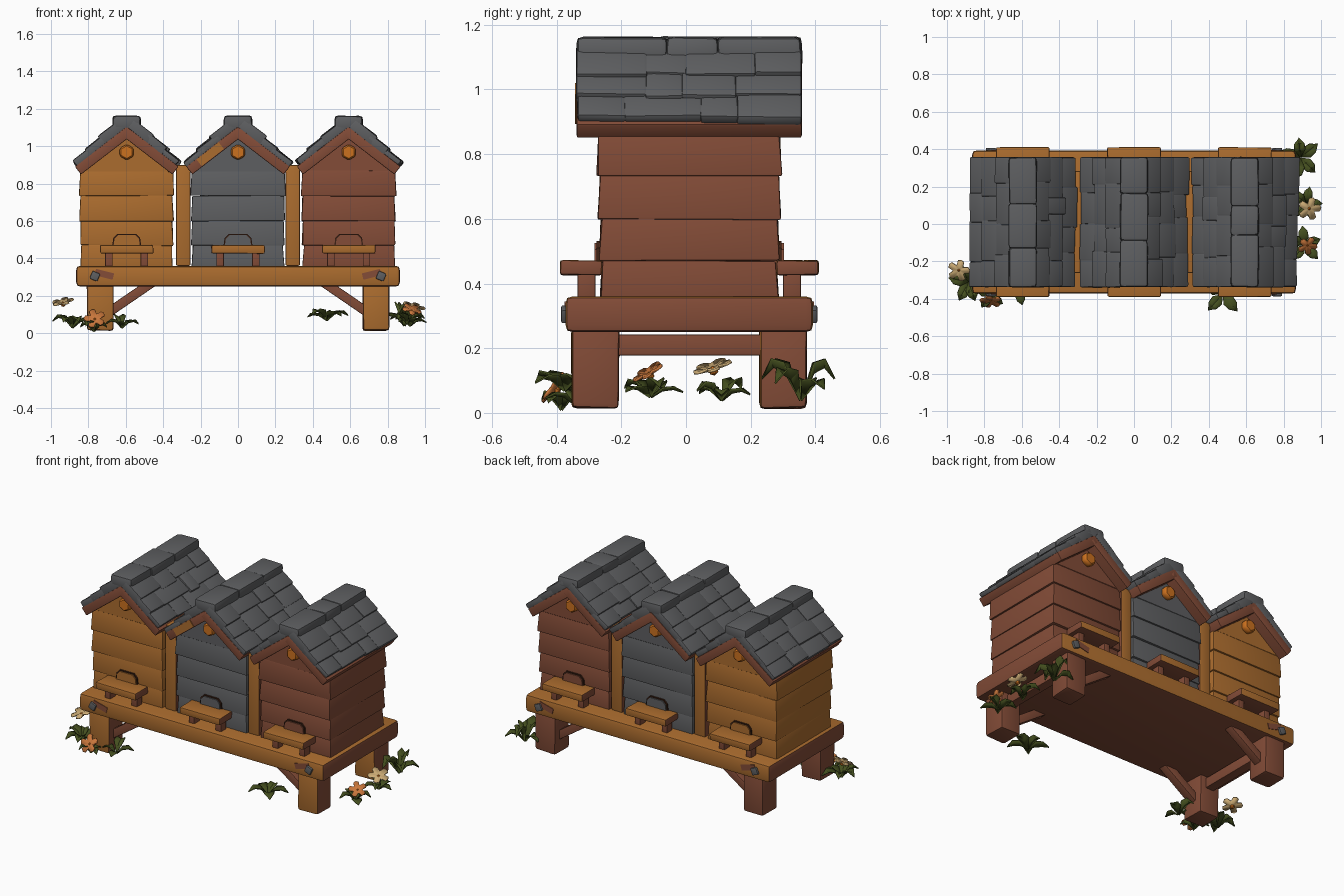
import bpy
import bmesh
import math
import random
from mathutils import Matrix, Vector

random.seed(4)
default = bpy.data.objects.get("Cube")
if default:
    bpy.data.objects.remove(default)


def material(name, r, g, b):
    """Make a flat material from display colour values."""
    rgba = [(c / 255) ** 2.2 for c in (r, g, b)] + [1]
    m = bpy.data.materials.new(name)
    m.use_nodes = True
    m.diffuse_color = rgba
    bsdf = m.node_tree.nodes["Principled BSDF"]
    bsdf.inputs["Base Color"].default_value = rgba
    bsdf.inputs["Roughness"].default_value = 0.9
    return m


HONEY = material("honey wood", 170, 108, 50)
BROWN = material("red brown wood", 130, 77, 58)
GREY = material("slate grey", 94, 95, 97)
DARK = material("dark wood", 62, 38, 27)
KNOB = material("amber knob", 202, 112, 36)
LEAF = material("leaf green", 70, 80, 36)
CREAM = material("cream petal", 205, 172, 118)
ORANGE = material("orange petal", 200, 118, 62)
MADE = []


def finish(name, bm, mats, matrix=Matrix(), rule=None):
    bmesh.ops.recalc_face_normals(bm, faces=bm.faces)
    bm.normal_update()
    if rule:
        for f in bm.faces:
            f.material_index = rule(f.normal)
    me = bpy.data.meshes.new(name)
    bm.to_mesh(me)
    bm.free()
    for m in mats:
        me.materials.append(m)
    ob = bpy.data.objects.new(name, me)
    ob.matrix_world = matrix
    bpy.context.collection.objects.link(ob)
    MADE.append(ob)
    return ob


def box(name, centre, size, mats, bevel=0.01, turn=0, rule=None, jitter=0.0, flare=1.0):
    """Bevelled box turned about y; jitter and flare give a hand-cut look."""
    bm = bmesh.new()
    bmesh.ops.create_cube(bm, size=1)
    for v in bm.verts:
        grow = flare if v.co.z < 0 else 1
        v.co = Vector((v.co.x * size[0] * grow, v.co.y * size[1] * grow, v.co.z * size[2]))
        v.co += Vector([random.uniform(-jitter, jitter) for _ in range(3)])
    if bevel:
        bmesh.ops.bevel(bm, geom=bm.edges[:], offset=bevel, segments=2, affect='EDGES', profile=0.6)
    return finish(name, bm, mats, Matrix.Translation(centre) @ Matrix.Rotation(turn, 4, 'Y'), rule)


def prism(name, points, y0, y1, mats, centre=(0, 0, 0), bevel=0.0):
    """Extrude an x-z outline along y."""
    bm = bmesh.new()
    face = bm.faces.new([bm.verts.new((x, y0, z)) for x, z in points])
    new = bmesh.ops.extrude_face_region(bm, geom=[face])["geom"]
    bmesh.ops.translate(bm, vec=(0, y1 - y0, 0), verts=[g for g in new if isinstance(g, bmesh.types.BMVert)])
    if bevel:
        bmesh.ops.bevel(bm, geom=bm.edges[:], offset=bevel, segments=1, affect='EDGES')
    return finish(name, bm, mats, Matrix.Translation(centre))


def worn(n):
    """Honey on top, front and back; brown elsewhere."""
    return 0 if abs(n.y) > 0.6 or n.z > 0.4 else 1


def front_only(n):
    return 0 if n.y < -0.6 else 1


WOOD = [HONEY, BROWN]
MID = 0.01              # middle of the depth
ENDS = ((-1, "front"), (1, "back"))

# Bench
box("bench_top", (0, MID, 0.305), (1.73, 0.765, 0.11), WOOD, 0.022, rule=worn)
for s, side in ((1, "left"), (-1, "right")):
    for e, end in ENDS:
        y = MID + e * 0.29
        box(f"leg_{end}_{side}", (s * 0.737, y, 0.14), (0.14, 0.145, 0.25), WOOD, 0.015, rule=front_only, jitter=0.003)
        box(f"brace_{end}_{side}", (s * 0.57, y, 0.195), (0.3, 0.055, 0.05), [BROWN], 0.006, s * 0.6)
        face = MID + e * 0.383
        box(f"bolt_{end}_{side}", (s * 0.765, face + e * 0.004, 0.305), (0.045, 0.02, 0.045), [GREY], 0.008, 0.4)
        box(f"worn_patch_{end}_{side}", (s * 0.715, face, 0.315), (0.1, 0.006, 0.035), [BROWN], 0, s * -0.25)
    box(f"stretcher_{side}", (s * 0.737, MID, 0.21), (0.06, 0.48, 0.065), [BROWN], 0.008)
    box(f"divider_post_{side}", (s * 0.293, MID, 0.63), (0.078, 0.545, 0.54), WOOD, 0.01, rule=worn)

# Hives
PITCH = math.atan(0.77)
RIDGE = 1.10
ARCH = [(-0.07, 0), (0.07, 0), (0.065, 0.035), (0.045, 0.055), (-0.045, 0.055), (-0.065, 0.035)]
HEX = [(0.043 * math.sin(i * math.pi / 3), 0.043 * math.cos(i * math.pi / 3)) for i in range(6)]
PLANKS = [0.355, 0.47, 0.6, 0.735, 0.87]


def roof_slab(name, x, s, t0, t1, h0, h1, y0, y1, mat, bevel=0.01, jitter=0.0):
    """Box lying on one slope: t runs down the slope, h out of it."""
    t, h = (t0 + t1) / 2, (h0 + h1) / 2
    c, k = math.cos(PITCH), math.sin(PITCH)
    centre = (x + s * (c * t + k * h), (y0 + y1) / 2, RIDGE - k * t + c * h)
    box(name, centre, (t1 - t0, y1 - y0, h1 - h0), [mat], bevel, s * PITCH, jitter=jitter)


def cuts(n):
    """Uneven divisions of the roof depth."""
    y0, y1 = -0.335, 0.355
    inner = [y0 + (y1 - y0) * (i + random.uniform(-0.25, 0.25)) / n for i in range(1, n)]
    edges = [y0] + inner + [y1]
    return list(zip(edges, edges[1:]))


def hive(label, x, mat):
    # Stacked wall planks and gable
    for i, (z0, z1) in enumerate(zip(PLANKS, PLANKS[1:])):
        wide = 0.482 + 0.005 * i
        box(f"{label}_plank_{i + 1}", (x, MID, (z0 + z1) / 2), (wide, 0.538 + 0.007 * i, z1 - z0 + 0.002),
            [mat], 0.007, jitter=0.003, flare=1.022)
    gable = [(-0.243, 0.862), (0.243, 0.862), (0.243, 0.875), (0, 1.062), (-0.243, 0.875)]
    prism(f"{label}_gable", gable, MID - 0.28, MID + 0.28, [mat], (x, 0, 0), 0.004)

    # Roof boards, shingles and ridge cap
    for s, side in ((1, "left"), (-1, "right")):
        roof_slab(f"{label}_roof_board_{side}", x, s, 0, 0.347, -0.05, 0.004, -0.338, 0.358, BROWN, 0.007)
        for row, (t0, t1, h) in enumerate(((0, 0.15, 0.054), (0.11, 0.25, 0.045), (0.21, 0.34, 0.034))):
            for j, (a, b) in enumerate(cuts(4)):
                end = t1 + random.uniform(-0.012, 0.008)
                roof_slab(f"{label}_shingle_{side}_{row + 1}_{j + 1}", x, s, t0, end, 0, h + random.uniform(-0.004, 0.004),
                          a - 0.002, b + 0.002, GREY, 0.01, 0.003)
    for j, (a, b) in enumerate(cuts(3)):
        box(f"{label}_ridge_cap_{j + 1}", (x, (a + b) / 2, 1.125), (0.15, b - a + 0.004, 0.075), [GREY], 0.02, jitter=0.003)

    # Entrance, landing board and knob at both ends
    for e, end in ENDS:
        wall = MID + e * 0.277
        big = [(px * 1.1, pz * 1.12) for px, pz in ARCH]
        prism(f"{label}_entrance_edge_{end}", big, wall, wall + e * 0.009, [DARK], (x, 0, 0.47))
        prism(f"{label}_entrance_{end}", ARCH, wall, wall + e * 0.016, [mat], (x, 0, 0.47))
        box(f"{label}_landing_board_{end}", (x, MID + e * 0.335, 0.449), (0.285, 0.13, 0.045), WOOD, 0.009,
            rule=worn, jitter=0.002)
        for s in (-1, 1):
            box(f"{label}_landing_bracket_{end}", (x + s * 0.095, MID + e * 0.318, 0.395), (0.04, 0.055, 0.085),
                [BROWN], 0.006)
        prism(f"{label}_knob_{end}", HEX, MID + e * 0.27, MID + e * 0.315, [KNOB], (x, 0, 0.968), 0.008)


hive("right_hive", -0.595, HONEY)
hive("middle_hive", 0.0, GREY)
hive("left_hive", 0.592, BROWN)
# Light worn strip on the middle roof board
roof_slab("middle_hive_worn_strip", 0, -1, 0.13, 0.28, -0.045, 0.0, -0.343, -0.336, HONEY, 0)


# Plants
def clump(name, x, y, z, count, length, rise, start):
    """Ring of folded, pointed leaves."""
    bm = bmesh.new()
    for i in range(count):
        a = start + i * math.tau / count + random.uniform(-0.2, 0.2)
        size = length * random.uniform(0.85, 1.1)
        up = rise * random.uniform(0.5, 1.2)
        spin = Matrix.Rotation(a, 3, 'Z')

        def put(along, across, lift):
            return bm.verts.new(spin @ Vector((along * size, across * size, lift * up)))
        base, tip = put(0, 0, 0), put(1, 0, 0.55)
        rib = [put(0.35, 0, 0.7), put(0.7, 0, 0.85)]
        for s in (-1, 1):
            rim = [put(0.35, s * 0.26, 0.95), put(0.7, s * 0.22, 1.05)]
            bm.faces.new((base, rib[0], rim[0]))
            bm.faces.new((rib[0], rib[1], rim[1], rim[0]))
            bm.faces.new((rib[1], tip, rim[1]))
    ob = finish(name, bm, [LEAF], Matrix.Translation((x, y, z)))
    ob.modifiers.new("thickness", 'SOLIDIFY').thickness = 0.006


def flower(name, x, y, z, radius, mat, facing):
    """Five rounded petals around a small centre."""
    turn = Vector(facing).to_track_quat('Z', 'Y').to_matrix().to_4x4()
    place = Matrix.Translation((x, y, z)) @ turn
    bm = bmesh.new()
    rim = []
    for i in range(20):
        r = radius * (0.5, 0.92, 1.0, 0.92)[i % 4]
        a = i * math.tau / 20
        rim.append(bm.verts.new((r * math.cos(a), r * math.sin(a), 0.012)))
    hub = bm.verts.new((0, 0, 0))
    for a, b in zip(rim, rim[1:] + rim[:1]):
        bm.faces.new((hub, a, b))
    finish(name, bm, [mat], place).modifiers.new("thickness", 'SOLIDIFY').thickness = 0.008
    bm = bmesh.new()
    bmesh.ops.create_icosphere(bm, subdivisions=1, radius=radius * 0.24)
    finish(name + "_centre", bm, [KNOB], place)


clump("leaves_front", 0.475, -0.375, 0.07, 5, 0.115, 0.06, 0.2)
clump("leaves_back_corner", 0.89, 0.355, 0.04, 5, 0.115, 0.11, 0.5)
clump("leaves_left_back", 0.92, 0.11, 0.04, 5, 0.095, 0.06, 0.1)
clump("leaves_left_front", 0.91, -0.11, 0.05, 5, 0.1, 0.055, 0.3)
clump("leaves_right_corner", -0.885, -0.31, 0.03, 6, 0.112, 0.075, 0.0)
clump("leaves_right_front", -0.62, -0.345, 0.03, 4, 0.1, 0.06, 0.4)
clump("leaves_right_low", -0.77, -0.385, 0.01, 4, 0.08, 0.05, 0.9)
flower("cream_flower_left", 0.935, 0.085, 0.13, 0.065, CREAM, (0.25, -0.3, 1))
flower("orange_flower_left", 0.925, -0.11, 0.115, 0.055, ORANGE, (0.3, -0.6, 1))
flower("cream_flower_right", -0.935, -0.245, 0.155, 0.062, CREAM, (-0.2, -0.3, 1))
flower("orange_flower_right", -0.765, -0.4, 0.07, 0.06, ORANGE, (-0.1, -1, 0.7))

# Soft shading with sharp edges kept
bpy.ops.object.select_all(action='DESELECT')
for ob in MADE:
    ob.select_set(True)
bpy.context.view_layer.objects.active = MADE[0]
bpy.ops.object.shade_smooth_by_angle(angle=math.radians(35))
